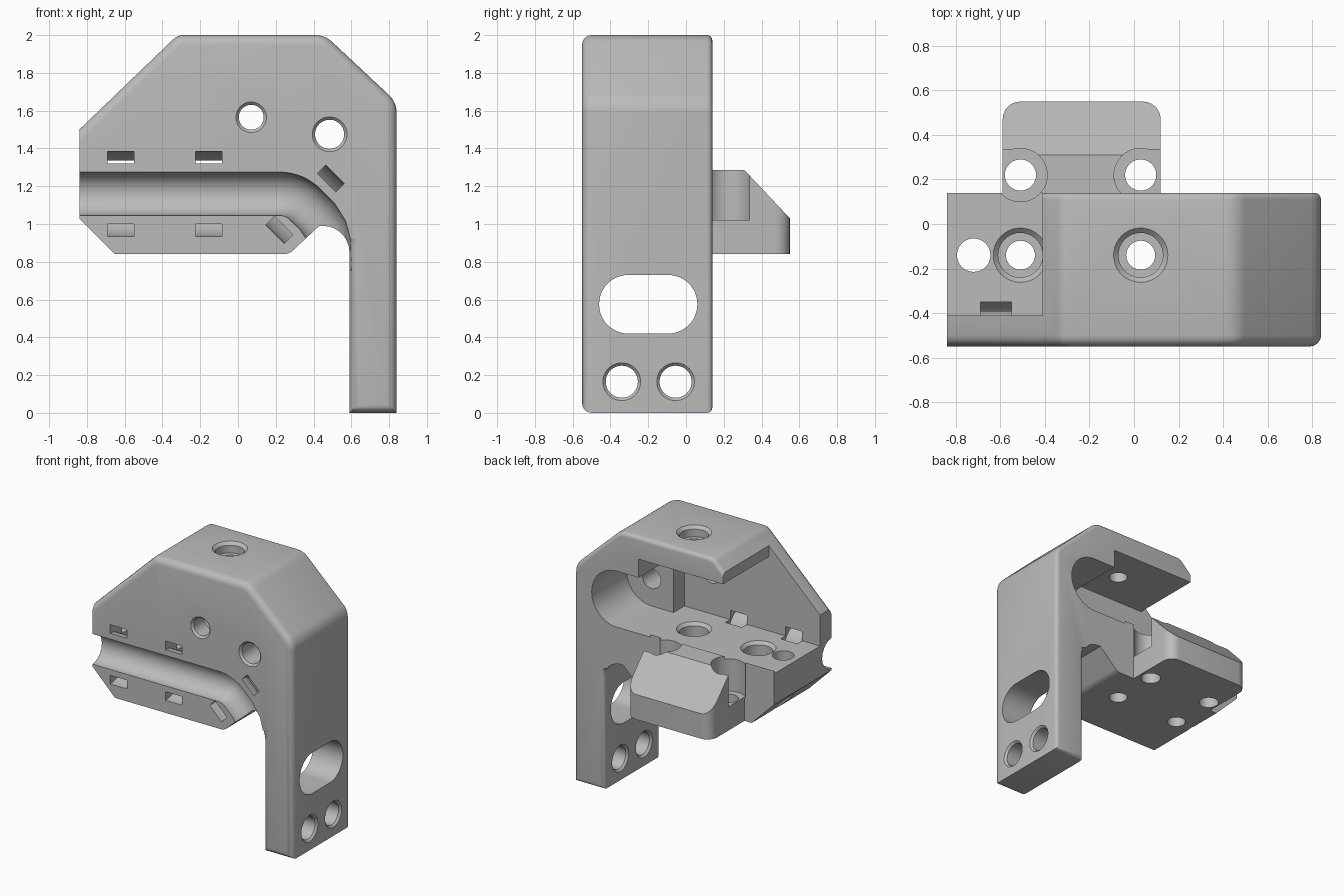
import bpy, bmesh, math
from mathutils import Vector

if "Cube" in bpy.data.objects:
    bpy.data.objects.remove(bpy.data.objects["Cube"])

grey = bpy.data.materials.new("plain grey")
grey.use_nodes = True
grey.diffuse_color = (0.5, 0.5, 0.5, 1)
grey.node_tree.nodes["Principled BSDF"].inputs["Base Color"].default_value = (0.5, 0.5, 0.5, 1)


def finish(bm, name):
    bmesh.ops.recalc_face_normals(bm, faces=bm.faces)
    mesh = bpy.data.meshes.new(name)
    bm.to_mesh(mesh)
    bm.free()
    obj = bpy.data.objects.new(name, mesh)
    bpy.context.scene.collection.objects.link(obj)
    return obj


def rounded(corners, steps=8):
    """Turn (u, v, radius) corners into an outline with arcs."""
    out = []
    for i, (u, v, r) in enumerate(corners):
        p = Vector((u, v))
        if not r:
            out.append(p)
            continue
        a = (Vector(corners[i - 1][:2]) - p).normalized()
        b = (Vector(corners[(i + 1) % len(corners)][:2]) - p).normalized()
        half = a.angle(b) / 2
        centre = p + (a + b).normalized() * r / math.sin(half)
        start = p + a * r / math.tan(half) - centre
        end = p + b * r / math.tan(half) - centre
        turn = start.angle_signed(end)
        for k in range(steps + 1):
            t = -turn * k / steps
            c, s = math.cos(t), math.sin(t)
            out.append(centre + Vector((start.x * c - start.y * s, start.x * s + start.y * c)))
    return out


def prism(outline, low, high, place):
    bm = bmesh.new()
    ends = [[bm.verts.new(place(u, v, d)) for u, v in outline] for d in (low, high)]
    n = len(outline)
    for ring in ends:
        bm.faces.new(ring)
    for i in range(n):
        j = (i + 1) % n
        bm.faces.new((ends[0][i], ends[0][j], ends[1][j], ends[1][i]))
    bmesh.ops.recalc_face_normals(bm, faces=bm.faces)
    return bm


def box(x0, x1, y0, y1, z0, z1):
    return finish(prism([(x0, z0), (x1, z0), (x1, z1), (x0, z1)], y0, y1,
                        lambda u, v, d: (u, d, v)), "box_cutter")


def lathe(profile, origin, axis, closed=False, sides=40):
    """Spin (radius, distance along axis) points."""
    bm = bmesh.new()
    turn = Vector(axis).to_track_quat('Z', 'Y')
    rings = []
    for r, h in profile:
        rings.append([bm.verts.new(Vector(origin) + turn @ Vector(
            (r * math.cos(k * math.tau / sides), r * math.sin(k * math.tau / sides), h)))
            for k in range(sides)])
    pairs = list(zip(rings, rings[1:]))
    if closed:
        pairs.append((rings[-1], rings[0]))
    else:
        bm.faces.new(rings[0])
        bm.faces.new(rings[-1])
    for a, b in pairs:
        for k in range(sides):
            j = (k + 1) % sides
            bm.faces.new((a[k], a[j], b[j], b[k]))
    return finish(bm, "round_cutter")


def combine(obj, other, operation='DIFFERENCE'):
    mod = obj.modifiers.new("combine", 'BOOLEAN')
    mod.operation, mod.object, mod.solver = operation, other, 'EXACT'
    graph = bpy.context.evaluated_depsgraph_get()
    mesh = bpy.data.meshes.new_from_object(obj.evaluated_get(graph))
    obj.modifiers.clear()
    obj.data = mesh
    bpy.data.objects.remove(other)


# Main bracket outline, with softened outer edges front and back
FRONT, BACK = -0.55, 0.14
outline = rounded([(-.84, 1.03, 0), (-.65, .84, 0), (.27, .84, .08), (.43, .99, 0),
                   (.59, .99, .14), (.59, 0, 0), (.84, 0, 0), (.84, 1.645, .13),
                   (.46, 2, .13), (-.32, 2, .08), (-.84, 1.5, 0)])
bm = prism(outline, FRONT, BACK, lambda u, v, d: (u, d, v))
for depth, width in ((FRONT, .05), (BACK, .03)):
    edges = []
    for e in bm.edges:
        mid = (e.verts[0].co + e.verts[1].co) / 2
        if all(abs(v.co.y - depth) < 1e-4 for v in e.verts) and (mid.x > .57 or mid.z > 1.5):
            edges.append(e)
    bmesh.ops.bevel(bm, geom=edges, offset=width, segments=4, profile=.5,
                    affect='EDGES', clamp_overlap=False)
bracket = finish(bm, "bracket")

# Rear tongue with a sloped top
bm = prism([(.13, .84), (.55, .84), (.55, 1.03), (.31, 1.285), (.13, 1.285)], -.59, .12,
           lambda u, v, d: (d, u, v))
corners = [e for e in bm.edges if all(v.co.y > .54 for v in e.verts)
           and abs(e.verts[0].co.z - e.verts[1].co.z) > .1]
bmesh.ops.bevel(bm, geom=corners, offset=.08, segments=6, profile=.5, affect='EDGES')
combine(bracket, finish(bm, "tongue"), 'UNION')

# Pocket open to the rear, missing roof on one side, round-ended bay
FLOOR = 1.265
combine(bracket, box(-.9, .3, -.41, .3, FLOOR + .02, 1.83))
combine(bracket, box(-.9, .3, -.41, .139, FLOOR, 1.5))
combine(bracket, box(-.9, -.41, -.41, .3, 1.5, 2.1))
bay = rounded([(.2, FLOOR, 0), (.695, FLOOR, .21), (.695, 1.69, .21), (.2, 1.69, 0)], 12)
combine(bracket, finish(prism(bay, -.28, .3, lambda u, v, d: (u, d, v)), "bay_cutter"))

# Curved cable groove across the front
curve = bpy.data.curves.new("groove_path", 'CURVE')
curve.dimensions, curve.bevel_depth, curve.bevel_resolution = '3D', .115, 8
curve.use_fill_caps = True
path = [(-.95, 1.16)]
for k in range(9):
    a = math.radians(45 * k / 8)
    path.append((.22 + .19 * math.sin(a), .97 + .19 * math.cos(a)))
path += [(.42, 1.04), (.465, .97), (.485, .89), (.49, .75)]
spline = curve.splines.new('POLY')
spline.points.add(len(path) - 1)
for point, (x, z) in zip(spline.points, path):
    point.co = (x, FRONT, z, 1)
holder = bpy.data.objects.new("groove_path", curve)
bpy.context.scene.collection.objects.link(holder)
groove = bpy.data.meshes.new_from_object(
    holder.evaluated_get(bpy.context.evaluated_depsgraph_get()))
bpy.data.objects.remove(holder)
bm = bmesh.new()
bm.from_mesh(groove)
bmesh.ops.remove_doubles(bm, verts=bm.verts, dist=1e-4)
combine(bracket, finish(bm, "groove_cutter"))

# Curved tie tunnels looping behind the groove
band = [(.16, -.07), (.225, -.07), (.225, .07), (.16, .07)]
for x, z, axis in ((-.62, 1.16, (1, 0, 0)), (-.155, 1.16, (1, 0, 0)), (.355, 1.105, (1, 0, -1))):
    combine(bracket, lathe(band, (x, FRONT, z), axis, closed=True))

# Stepped vertical holes in roof and floor
for x, top, seat, bottom in ((.03, 2, 1.92, 1.75), (.03, FLOOR, 1.05, .8), (-.51, FLOOR, 1.05, .8)):
    combine(bracket, lathe([(.13, top + .008), (.1, top - .022), (.1, seat), (.065, seat),
                            (.065, bottom)], (x, -.14, 0), (0, 0, 1)))
combine(bracket, lathe([(.075, .8), (.075, 1.4)], (-.72, -.14, 0), (0, 0, 1)))

# Tongue screw seats, open at the sides
for x, side in ((-.51, -.7), (.03, .2)):
    combine(bracket, box(min(x, side), max(x, side), .1401, .335, 1.02, 1.4))
    combine(bracket, lathe([(.07, .8), (.07, 1.02), (.12, 1.02), (.12, 1.4)],
                           (x, .22, 0), (0, 0, 1)))

# Front screw holes with a small chamfer
for x, z, r in ((.07, 1.565, .066), (.485, 1.475, .077)):
    combine(bracket, lathe([(r + .03, FRONT - .015), (r, FRONT + .015), (r, -.2)],
                           (x, 0, z), (0, 1, 0)))

# Leg: oblong window and two chamfered holes
window = rounded([(-.46, .42, .154), (.06, .42, .154), (.06, .73, .154), (-.46, .73, .154)], 12)
combine(bracket, finish(prism(window, .5, .9, lambda u, v, d: (d, u, v)), "window_cutter"))
for y in (-.34, -.055):
    combine(bracket, lathe([(.115, .575), (.085, .605), (.085, .825), (.115, .855)],
                           (0, y, .165), (1, 0, 0)))

bracket.data.materials.clear()
bracket.data.materials.append(grey)
for face in bracket.data.polygons:
    face.material_index = 0
bpy.ops.object.select_all(action='DESELECT')
bracket.select_set(True)
bpy.context.view_layer.objects.active = bracket
bpy.ops.object.shade_smooth_by_angle(angle=math.radians(30))
